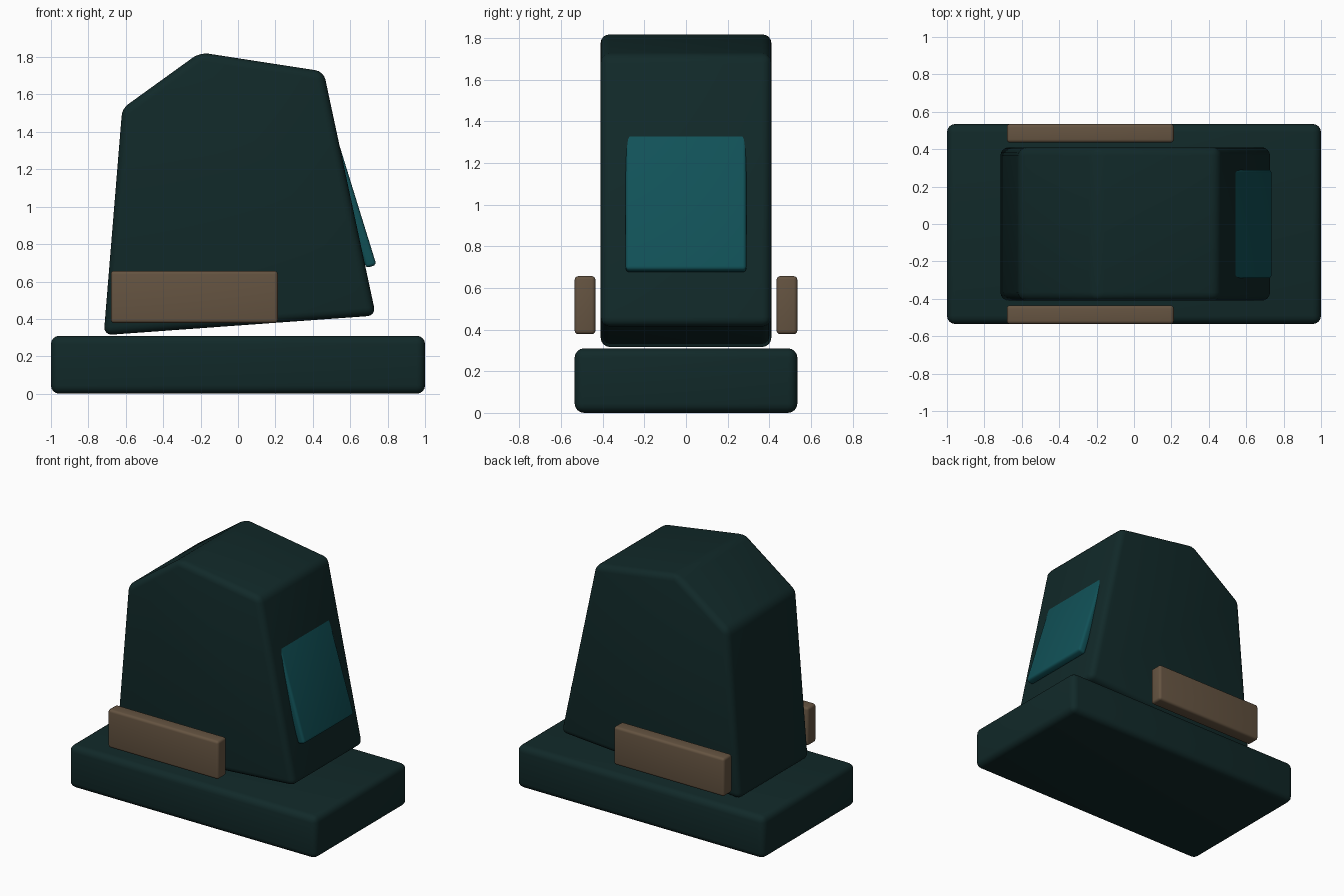
import bpy, bmesh, math

if "Cube" in bpy.data.objects:
    bpy.data.objects.remove(bpy.data.objects["Cube"])


def material(name, rgb):
    m = bpy.data.materials.new(name)
    m.diffuse_color = (*rgb, 1.0)
    m.use_nodes = True
    m.node_tree.nodes["Principled BSDF"].inputs["Base Color"].default_value = m.diffuse_color
    return m


DARK = material("dark teal", (0.0056, 0.0220, 0.0220))
GLASS = material("screen teal", (0.0056, 0.0840, 0.0980))
BROWN = material("brown", (0.130, 0.088, 0.053))


def prism(name, profile, half_depth, y, bevel, mat):
    """Extrude an x-z profile along y and round its edges."""
    bm = bmesh.new()
    face = bm.faces.new([bm.verts.new((px, y - half_depth, pz)) for px, pz in profile])
    ext = bmesh.ops.extrude_face_region(bm, geom=[face])
    moved = [v for v in ext["geom"] if isinstance(v, bmesh.types.BMVert)]
    bmesh.ops.translate(bm, verts=moved, vec=(0, 2 * half_depth, 0))
    bmesh.ops.recalc_face_normals(bm, faces=bm.faces[:])
    bmesh.ops.bevel(bm, geom=bm.edges[:], offset=bevel, offset_type='OFFSET',
                    segments=4, profile=0.5, affect='EDGES', clamp_overlap=True)
    mesh = bpy.data.meshes.new(name)
    bm.to_mesh(mesh)
    bm.free()
    mesh.materials.append(mat)
    ob = bpy.data.objects.new(name, mesh)
    bpy.context.collection.objects.link(ob)
    bpy.ops.object.select_all(action='DESELECT')
    ob.select_set(True)
    bpy.context.view_layer.objects.active = ob
    bpy.ops.object.shade_smooth_by_angle(angle=math.radians(30))
    return ob


def rect(x0, x1, z0, z1):
    return [(x0, z0), (x1, z0), (x1, z1), (x0, z1)]


# Base slab
prism("base", rect(-1, 1, 0, 0.31), 0.535, 0, 0.045, DARK)

# Tapered upright housing
prism("housing", [(-0.718, 0.313), (0.737, 0.418), (0.458, 1.723),
                  (-0.203, 1.825), (-0.619, 1.525)], 0.41, 0, 0.045, DARK)

# Tilted screen, its upper end sunk into the housing
prism("screen", [(0.685, 0.672), (0.740, 0.689), (0.525, 1.384), (0.470, 1.367)],
      0.29, 0, 0.018, GLASS)

# Side rails
for side, y in (("front", -0.485), ("back", 0.485)):
    prism(side + "_side_rail", rect(-0.68, 0.213, 0.378, 0.657), 0.05, y, 0.018, BROWN)
